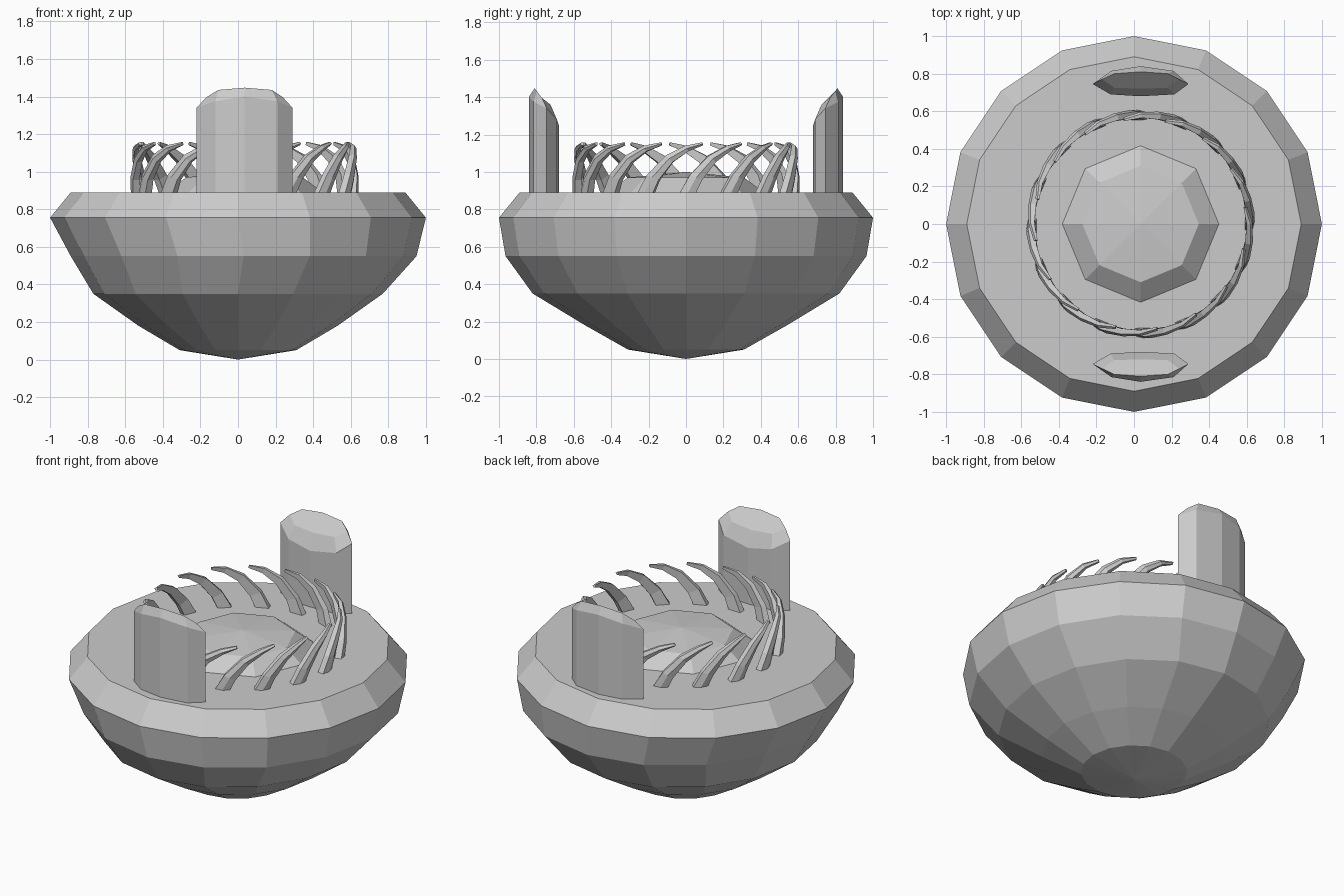
import bpy
from math import sin, cos, pi

if "Cube" in bpy.data.objects:
    bpy.data.objects.remove(bpy.data.objects["Cube"])

CX = 0.035  # the top fittings sit slightly off the bowl axis


def make_object(name, verts, faces):
    mesh = bpy.data.meshes.new(name)
    mesh.from_pydata(verts, [], faces)
    mesh.update()
    obj = bpy.data.objects.new(name, mesh)
    bpy.context.collection.objects.link(obj)
    return obj


def loft(name, rings, bottom=None, top=None):
    """Skin equal-length rings; close ends with an apex point or a flat cap."""
    n = len(rings[0])
    verts = [v for r in rings for v in r]
    faces = []
    for k in range(len(rings) - 1):
        for i in range(n):
            j = (i + 1) % n
            faces.append((k*n + i, k*n + j, (k+1)*n + j, (k+1)*n + i))
    last = (len(rings) - 1) * n
    if bottom:
        verts.append(bottom)
        faces += [((i + 1) % n, i, len(verts) - 1) for i in range(n)]
    else:
        faces.append(tuple(reversed(range(n))))
    if top:
        verts.append(top)
        faces += [(last + i, last + (i + 1) % n, len(verts) - 1) for i in range(n)]
    else:
        faces.append(tuple(range(last, last + n)))
    return make_object(name, verts, faces)


def ellipse(n, cx, rx, ry, z):
    return [(cx + rx * cos(2*pi*i/n), ry * sin(2*pi*i/n), z) for i in range(n)]


# Faceted bowl: centre x, x radius, y radius, height
bowl_profile = [(0, 0.31, 0.31, 0.05), (0, 0.53, 0.54, 0.18), (0, 0.77, 0.82, 0.35),
                (0.03, 0.92, 0.965, 0.55), (0, 1, 1, 0.755), (0, 0.89, 0.89, 0.89)]
loft("bowl", [ellipse(16, *p) for p in bowl_profile], bottom=(0, 0, 0))

# Low octagonal dome in the middle
loft("centre_dome", [ellipse(8, CX, 0.43, 0.43, 0.88), ellipse(8, CX, 0.31, 0.31, 0.97)],
     top=(CX, 0, 1.0))

# Ring of swept blades: sweep angle, height, half width, outer radius, thickness
blade_path = [(0.0, 0.87, 0.075, 0.605, 0.05), (0.09, 0.97, 0.065, 0.61, 0.045),
              (0.24, 1.07, 0.045, 0.605, 0.04), (0.40, 1.125, 0.025, 0.595, 0.03),
              (0.55, 1.15, 0.01, 0.575, 0.02)]


def blade(index, start):
    rings = []
    for k, (ang, z, half, rad, thick) in enumerate(blade_path):
        # cross-section widens sideways at the foot and upright near the tip
        f = k / (len(blade_path) - 1)
        da, dz = half * (1 - 0.6*f), half * 0.8 * f
        section = []
        for s, r in ((-1, rad - thick), (-1, rad - 0.01), (0, rad), (1, rad - 0.01), (1, rad - thick)):
            a = start + ang + s * da
            section.append((CX + r*cos(a), r*sin(a), z - s*dz))
        rings.append(section[::-1])
    loft(f"blade_{index:02d}", rings)


for b in range(16):
    blade(b, 2*pi*b/16)

# Two upright tabs, mirrored front to back: half outline offsets (x, y)
outline = [(0.255, 0.745), (0.175, 0.815), (0, 0.84), (-0.155, 0.815),
           (-0.255, 0.745), (-0.16, 0.69), (0, 0.68), (0.18, 0.69)]
shoulder = [1.34, 1.375, 1.40, 1.375, 1.34, 1.28, 1.25, 1.28]
crown = [(0.205, 0.77, 1.395), (0.145, 0.80, 1.435), (0, 0.81, 1.447), (-0.14, 0.80, 1.435),
         (-0.205, 0.77, 1.395), (-0.14, 0.725, 1.36), (0, 0.72, 1.35), (0.145, 0.725, 1.36)]
for name, side in (("back_tab", 1), ("front_tab", -1)):
    rings = [[(CX + x, side*y, 0.86) for x, y in outline],
             [(CX + x, side*y, z) for (x, y), z in zip(outline, shoulder)],
             [(CX + x, side*y, z) for x, y, z in crown]]
    if side > 0:
        pass
    else:
        rings = [r[::-1] for r in rings]  # keep normals outward after mirroring
    loft(name, rings)

# Consistent outward normals
import bmesh
for obj in bpy.data.objects:
    bm = bmesh.new()
    bm.from_mesh(obj.data)
    bmesh.ops.recalc_face_normals(bm, faces=bm.faces)
    bm.to_mesh(obj.data)
    bm.free()
